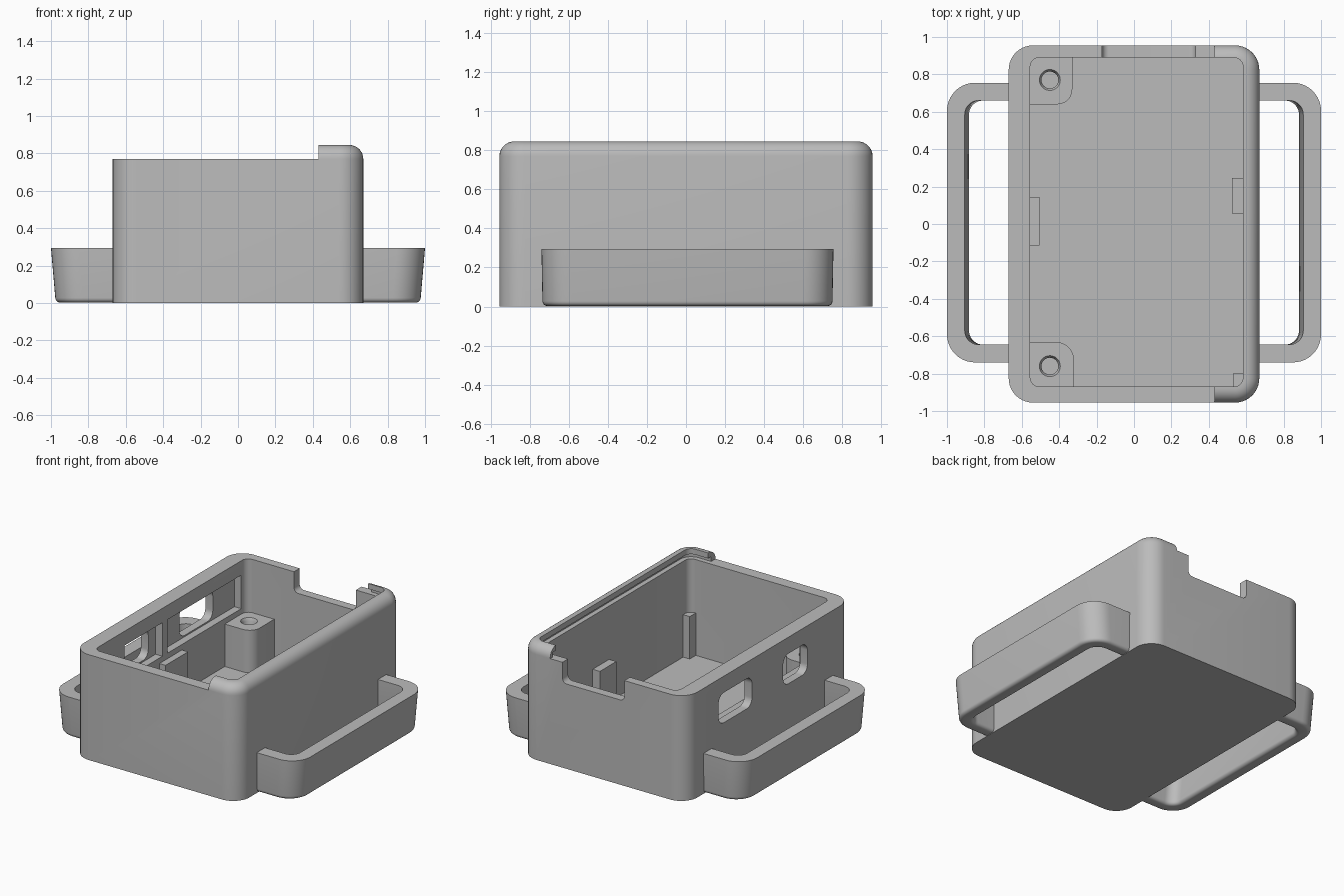
import bpy
import bmesh
from math import sin, cos, pi

if "Cube" in bpy.data.objects:
    bpy.data.objects.remove(bpy.data.objects["Cube"])

grey = bpy.data.materials.new("plain_grey")
grey.use_nodes = True
GREY = (0.5, 0.5, 0.5, 1)
grey.diffuse_color = GREY
grey.node_tree.nodes["Principled BSDF"].inputs["Base Color"].default_value = GREY

# Orientation of a loft: cyclic axis swaps
AXES = {
    "Z": lambda u, v, w: (u, v, w),
    "X": lambda u, v, w: (w, u, v),
    "Y": lambda u, v, w: (v, w, u),
}


def ring(u0, u1, v0, v1, r, steps=10):
    """Rounded rectangle; r is one radius or one per corner (++, -+, --, +-)."""
    radii = r if isinstance(r, tuple) else (r,) * 4
    corners = [(u1, v1, -1, -1), (u0, v1, 1, -1), (u0, v0, 1, 1), (u1, v0, -1, 1)]
    pts = []
    for q, ((u, v, su, sv), rad) in enumerate(zip(corners, radii)):
        if rad == 0:
            pts.append((u, v))
            continue
        for i in range(steps + 1):
            a = (q + i / steps) * pi / 2
            pts.append((u + su * rad + rad * cos(a), v + sv * rad + rad * sin(a)))
    return pts


def loft(name, layers, axis="Z"):
    """Solid through rounded rectangles (u0, u1, v0, v1, r, height)."""
    bm = bmesh.new()
    rows = []
    for *rect, w in layers:
        rows.append([bm.verts.new(AXES[axis](u, v, w)) for u, v in ring(*rect)])
    n = len(rows[0])
    for a, b in zip(rows, rows[1:]):
        for i in range(n):
            j = (i + 1) % n
            bm.faces.new((a[i], a[j], b[j], b[i]))
    bm.faces.new(rows[0][::-1])
    bm.faces.new(rows[-1])
    bmesh.ops.recalc_face_normals(bm, faces=bm.faces)
    mesh = bpy.data.meshes.new(name)
    bm.to_mesh(mesh)
    bm.free()
    mesh.materials.append(grey)
    obj = bpy.data.objects.new(name, mesh)
    bpy.context.collection.objects.link(obj)
    return obj


def prism(name, u0, u1, v0, v1, r, w0, w1, axis="Z"):
    return loft(name, [(u0, u1, v0, v1, r, w0), (u0, u1, v0, v1, r, w1)], axis)


def activate(obj):
    bpy.ops.object.select_all(action="DESELECT")
    obj.select_set(True)
    bpy.context.view_layer.objects.active = obj


def cut(obj, *cutters):
    activate(obj)
    for c in cutters:
        c.hide_render = True
        mod = obj.modifiers.new("cut", "BOOLEAN")
        mod.operation = "DIFFERENCE"
        mod.solver = "EXACT"
        mod.object = c
        bpy.ops.object.modifier_apply(modifier=mod.name)
        bpy.data.objects.remove(c)


def smooth(obj):
    activate(obj)
    bpy.ops.object.shade_smooth_by_angle(angle=pi / 6)


# Case: rounded block with a filleted top edge
W, L, RIM, TOP, FLOOR, R = 0.67, 0.955, 0.77, 0.845, 0.07, 0.13
fillet = TOP - RIM
layers = [(-W, W, -L, L, R, 0)]
for i in range(9):
    a = i / 8 * pi / 2
    d = fillet * (1 - cos(a))
    layers.append((-W + d, W - d, -L + d, L - d, R - d, RIM + fillet * sin(a)))
case = loft("case", layers)

X0, X1, Y0, Y1 = -0.555, 0.583, -0.87, 0.89
G = 0.035
cut(
    case,
    # rim step, leaving the lip on one side
    prism("step_cut", -2, 0.43, -2, 2, 0, RIM, 2),
    # cavity and the lid groove under the lip
    prism("cavity_cut", X0, X1, Y0, Y1, 0.05, FLOOR, 2),
    prism("groove_cut", X0 - G, X1 + G, Y0 - G, Y1 + G, 0.085, RIM, RIM + 0.035),
    # notch in the back wall
    prism("notch_cut", 0.62, 1.2, -0.17, 0.33, 0.035, 0.8, 1.1, "Y"),
    # thinned wall and windows on one side
    prism("recess_a", -0.02, 0.83, 0.42, 0.665, 0, -0.61, -0.4, "X"),
    prism("recess_b", -0.52, -0.08, 0.42, 0.665, 0, -0.61, -0.4, "X"),
    prism("window_a", 0.195, 0.58, 0.43, 0.65, 0.06, -0.8, -0.5, "X"),
    prism("window_b", -0.445, -0.165, 0.43, 0.65, 0.06, -0.8, -0.5, "X"),
)
smooth(case)

# Side handles: tapered frame with a softened bottom edge, split by the case
F, H = 0.025, 0.295
outer, inner = [], []
for i in range(6):
    a = i / 5 * pi / 2
    d, z = F * (1 - sin(a)), 0.003 + F * (1 - cos(a))
    x = 0.977 - d
    outer.append((-x, x, -0.735 + d, 0.75 - d, 0.15 - d, z))
    x = 0.882 + d
    inner.append((-x, x, -0.645 - d, 0.66 + d, 0.075 + d, z))
outer.append((-1, 1, -0.74, 0.755, 0.15, H))
inner.append((-0.905, 0.905, -0.645, 0.66, 0.075, H))
# extend the opening past both ends so it cuts cleanly
inner.insert(0, inner[0][:5] + (-0.1,))
inner.append(inner[-1][:5] + (0.5,))
handles = loft("side_handles", outer)
cut(
    handles,
    loft("opening_cut", inner),
    prism("case_cut", -0.63, 0.63, -1, 1, 0, -1, 1),
)
smooth(handles)

# Corner screw posts with chamfered blind holes
POST = 0.38


def screw_post(name, x1, y0, y1, r, hy):
    post = prism(name, -0.6, x1, y0, y1, r, 0.03, POST)
    hx = -0.45
    hole = [
        (hx - h, hx + h, hy - h, hy + h, h, z)
        for h, z in ((0.045, 0.1), (0.045, POST - 0.02), (0.056, POST), (0.056, 0.6))
    ]
    cut(post, loft("hole_cut", hole))
    smooth(post)


screw_post("back_screw_post", -0.33, 0.64, 0.92, (0, 0, 0, 0.08), 0.77)
screw_post("front_screw_post", -0.32, -0.9, -0.63, (0.1, 0, 0, 0), -0.76)

# Board rests along the walls
prism("left_side_rest", 0.525, 0.61, 0.055, 0.245, 0, 0.03, POST)
prism("right_side_rest", -0.59, -0.505, -0.115, 0.145, 0, 0.03, POST)
prism("corner_rest", 0.53, 0.61, -0.9, -0.8, 0, 0.03, POST)
